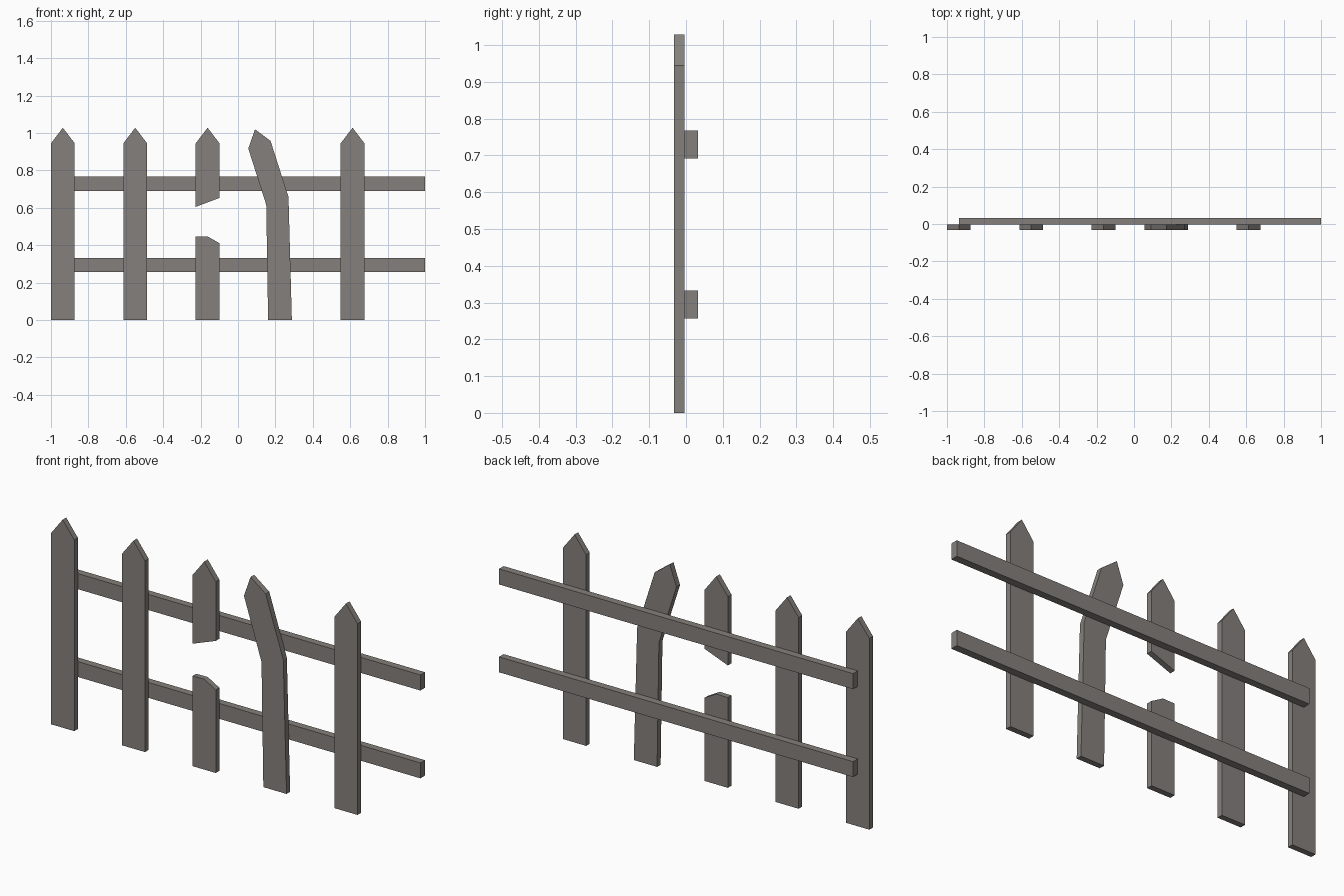
import bpy
import bmesh

if "Cube" in bpy.data.objects:
    bpy.data.objects.remove(bpy.data.objects["Cube"])

wood = bpy.data.materials.new("weathered_grey_wood")
wood.diffuse_color = (0.235, 0.217, 0.2, 1)
wood.use_nodes = True
wood.node_tree.nodes["Principled BSDF"].inputs["Base Color"].default_value = wood.diffuse_color


def plank(name, outline, y0, y1):
    """Extrude an x-z outline from y0 back to y1."""
    bm = bmesh.new()
    face = bm.faces.new([bm.verts.new((x, y0, z)) for x, z in outline])
    ext = bmesh.ops.extrude_face_region(bm, geom=[face], use_keep_orig=True)
    moved = [g for g in ext["geom"] if isinstance(g, bmesh.types.BMVert)]
    bmesh.ops.translate(bm, verts=moved, vec=(0, y1 - y0, 0))
    bmesh.ops.recalc_face_normals(bm, faces=bm.faces)
    mesh = bpy.data.meshes.new(name)
    bm.to_mesh(mesh)
    bm.free()
    mesh.materials.append(wood)
    bpy.context.collection.objects.link(bpy.data.objects.new(name, mesh))


FRONT, JOIN, BACK = -0.032, -0.004, 0.032
W, SHOULDER, TIP = 0.127, 0.945, 1.028


def pointed(x, left_z, right_z):
    return [(x, left_z), (x + W, right_z), (x + W, SHOULDER),
            (x + W / 2, TIP), (x, SHOULDER)]


# Whole pickets
for i, x in enumerate((-1.0, -0.613, 0.549)):
    plank(f"picket_{i + 1}", pointed(x, 0, 0), FRONT, JOIN)

# Snapped picket, upper and lower halves
bx = -0.226
plank("broken_picket_upper", pointed(bx, 0.605, 0.653), FRONT, JOIN)
plank("broken_picket_lower",
      [(bx, 0), (bx + W, 0), (bx + W, 0.411), (bx + W / 2, 0.447), (bx, 0.446)],
      FRONT, JOIN)

# Bent picket
plank("bent_picket",
      [(0.161, 0), (0.288, 0), (0.27, 0.658), (0.174, 0.958),
       (0.091, 1.02), (0.055, 0.917), (0.151, 0.616)],
      FRONT, JOIN)

# Horizontal rails behind the pickets
for name, z0, z1 in (("lower_rail", 0.257, 0.333), ("upper_rail", 0.691, 0.768)):
    plank(name, [(-0.936, z0), (1, z0), (1, z1), (-0.936, z1)], JOIN, BACK)
